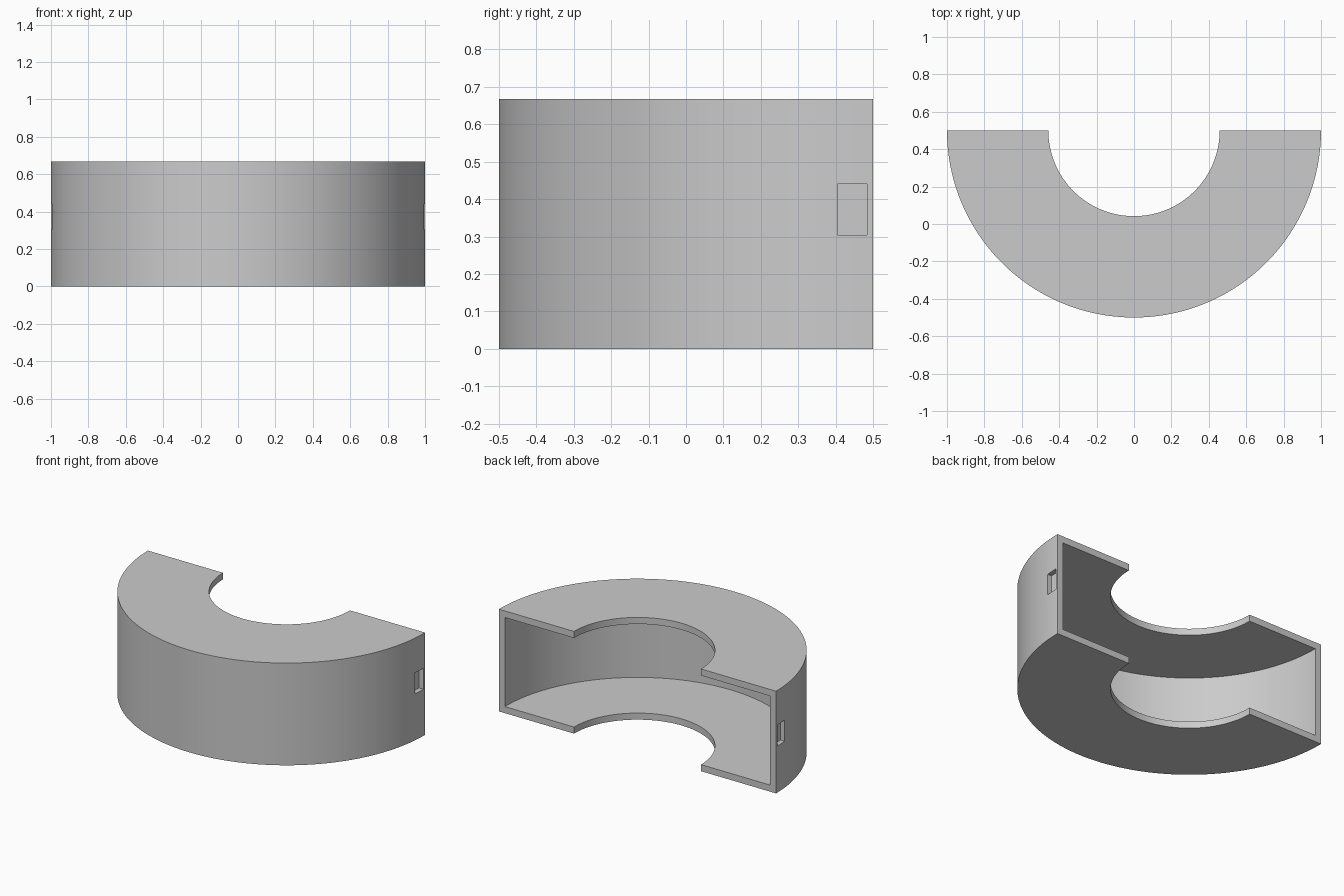
import bpy, bmesh, math
from mathutils import Matrix, Vector

if "Cube" in bpy.data.objects:
    bpy.data.objects.remove(bpy.data.objects["Cube"])

OUTER, INNER, HEIGHT, WALL = 1.0, 0.458, 0.667, 0.043
CENTRE = Vector((0, 0.5, 0))
SEGMENTS = 96

grey = bpy.data.materials.new("light_grey")
grey.use_nodes = True
colour = (0.6, 0.6, 0.6, 1)
grey.diffuse_color = colour
grey.node_tree.nodes["Principled BSDF"].inputs["Base Color"].default_value = colour


def add_object(name, bm):
    bmesh.ops.recalc_face_normals(bm, faces=bm.faces)
    mesh = bpy.data.meshes.new(name)
    bm.to_mesh(mesh)
    bm.free()
    mesh.materials.append(grey)
    obj = bpy.data.objects.new(name, mesh)
    bpy.context.collection.objects.link(obj)
    return obj


# Half-ring housing: a C-shaped channel section swept through half a turn
section = [(INNER, 0), (OUTER, 0), (OUTER, HEIGHT), (INNER, HEIGHT),
           (INNER, HEIGHT - WALL), (OUTER - WALL, HEIGHT - WALL),
           (OUTER - WALL, WALL), (INNER, WALL)]
bm = bmesh.new()
rings = []
for i in range(SEGMENTS + 1):
    a = math.pi * (1 + i / SEGMENTS)
    rings.append([bm.verts.new(CENTRE + Vector((r * math.cos(a), r * math.sin(a), z)))
                  for r, z in section])
count = len(section)
for a, b in zip(rings, rings[1:]):
    for k in range(count):
        n = (k + 1) % count
        bm.faces.new((a[k], a[n], b[n], b[k]))
for end in (rings[0], rings[-1]):
    bm.faces.new(end)
housing = add_object("channel_housing", bm)

# Blind rectangular latch recesses near both ends
for side, label in ((1, "left"), (-1, "right")):
    bm = bmesh.new()
    place = Matrix.Translation((side * 1.017, 0.445, 0.372))
    bmesh.ops.create_cube(bm, size=1, matrix=place @ Matrix.Diagonal((0.1, 0.079, 0.137, 1)))
    cutter = add_object(label + "_recess_cutter", bm)
    cutter.hide_render = True
    cutter.hide_set(True)
    cut = housing.modifiers.new(label + "_recess", 'BOOLEAN')
    cut.operation = 'DIFFERENCE'
    cut.solver = 'EXACT'
    cut.object = cutter

# Apply the cuts, then drop the cutters
bpy.context.view_layer.update()
result = bpy.data.meshes.new_from_object(
    housing.evaluated_get(bpy.context.evaluated_depsgraph_get()))
housing.modifiers.clear()
housing.data = result
for label in ("left", "right"):
    bpy.data.objects.remove(bpy.data.objects[label + "_recess_cutter"])

# Smooth curved walls with crisp rims
bpy.ops.object.select_all(action='DESELECT')
housing.select_set(True)
bpy.context.view_layer.objects.active = housing
bpy.ops.object.shade_smooth_by_angle(angle=math.radians(30))
